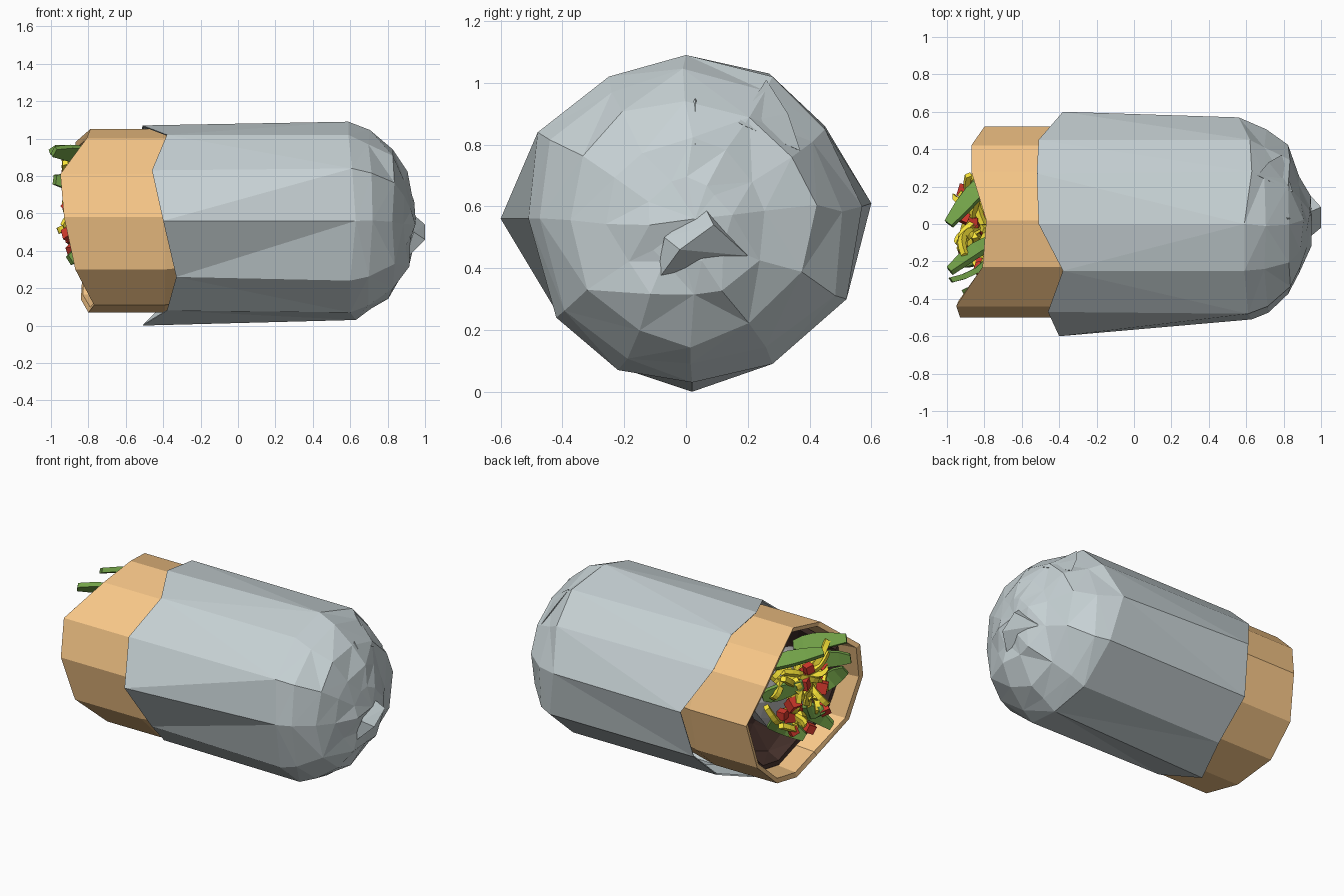
import bpy, bmesh, random
from math import sin, cos, pi
from mathutils import Vector, Euler

if "Cube" in bpy.data.objects:
    bpy.data.objects.remove(bpy.data.objects["Cube"])

random.seed(7)
AXIS = Vector((0, 0, 0.55))


def material(name, rgb):
    m = bpy.data.materials.new(name)
    m.diffuse_color = (*rgb, 1)
    m.use_nodes = True
    m.node_tree.nodes["Principled BSDF"].inputs["Base Color"].default_value = m.diffuse_color
    return m


def finish(bm, name, mat):
    bmesh.ops.recalc_face_normals(bm, faces=bm.faces)
    me = bpy.data.meshes.new(name)
    bm.to_mesh(me)
    bm.free()
    me.materials.append(mat)
    ob = bpy.data.objects.new(name, me)
    bpy.context.collection.objects.link(ob)
    return ob


def scaled(ring, s, dx=0.0, x=None):
    """Copy a ring, shrunk toward the long axis and moved along x."""
    return [(p[0] + dx if x is None else x, p[1] * s, AXIS.z + (p[2] - AXIS.z) * s) for p in ring]


def crumple(ring, j):
    return [tuple(c + random.uniform(-j, j) for c in p) for p in ring]


def loft(bm, rings, tip=None):
    vs = [[bm.verts.new(p) for p in r] for r in rings]
    for a, b in zip(vs, vs[1:]):
        for i in range(len(a)):
            j = (i + 1) % len(a)
            bm.faces.new((a[i], a[j], b[j], b[i]))
    if tip:
        t = bm.verts.new(tip)
        for i in range(len(vs[-1])):
            bm.faces.new((vs[-1][i], vs[-1][(i + 1) % len(vs[-1])], t))
    bmesh.ops.triangulate(bm, faces=bm.faces[:])


def ribbon(bm, a, b, bend, width, thick, n=4, taper=False):
    """Bent strip with a rectangular section from a to b."""
    a, b, bend = Vector(a), Vector(b), Vector(bend)
    d = (b - a).normalized()
    side = d.cross(bend).normalized()
    up = side.cross(d)
    prev = None
    for k in range(n + 1):
        t = k / n
        c = a.lerp(b, t) + bend * sin(pi * t)
        w = width * ((0.3 + 0.7 * sin(pi * (0.1 + t * 0.8))) if taper else 1) / 2
        ring = [bm.verts.new(c + side * w * i + up * thick / 2 * j)
                for i, j in ((1, 1), (-1, 1), (-1, -1), (1, -1))]
        if prev:
            for i in range(4):
                bm.faces.new((prev[i], prev[(i + 1) % 4], ring[(i + 1) % 4], ring[i]))
        else:
            bm.faces.new(ring[::-1])
        prev = ring
    bm.faces.new(prev)


FOIL = material("foil", (0.57, 0.64, 0.66))
TORTILLA = material("tortilla", (0.95, 0.58, 0.25))
MEAT = material("meat", (0.07, 0.035, 0.028))
CREAM = material("cream", (0.5, 0.5, 0.5))
CHEESE = material("cheese", (0.95, 0.78, 0.04))
TOMATO = material("tomato", (0.65, 0.04, 0.025))
LETTUCE = material("lettuce", (0.17, 0.36, 0.065))

# Foil wrap: uneven open rim, straight body, crumpled domed end
rim = [(-.51, 0, 1.07), (-.52, .27, 1.03), (-.51, .45, .86), (-.38, .60, .61),
       (-.42, .52, .30), (-.42, .28, .09), (-.51, .02, 0), (-.38, -.22, .08),
       (-.33, -.42, .26), (-.40, -.60, .56), (-.46, -.47, .83), (-.38, -.25, 1.02)]
body = [(.59, 0, 1.09), (.63, .28, 1.02), (.62, .45, .85), (.56, .57, .60),
        (.62, .52, .30), (.62, .28, .09), (.63, .02, .03), (.60, -.22, .07),
        (.60, -.42, .24), (.63, -.51, .56), (.61, -.48, .84), (.59, -.25, 1.02)]
bm = bmesh.new()
loft(bm, [scaled(rim, .93, .12), scaled(rim, .985, .005), rim, body,
          crumple(scaled(body, .91, x=.71), .015),
          crumple(scaled(body, .74, x=.82), .024),
          crumple(scaled(body, .48, x=.90), .022),
          crumple(scaled(body, .24, x=.935), .018)], (.95, .03, .56))
finish(bm, "foil_wrap", FOIL)

# Pinched folds on the foil end
folds = [
    [(1, .09, .54), (1, -.02, .46), (.94, -.07, .50), (.89, -.10, .35), (.90, .2, .44), (.93, .06, .60)],
    [(.66, .26, 1.01), (.79, .37, .78), (.85, .17, .87), (.72, .33, .90), (.76, .2, .85)],
    [(.91, .03, .80), (.82, .03, .95), (.78, .06, .90), (.84, -.04, .82)],
    [(.80, -.34, .35), (.86, -.22, .42), (.86, -.2, .30), (.76, -.3, .3)],
]
for k, pts in enumerate(folds):
    bm = bmesh.new()
    bmesh.ops.convex_hull(bm, input=[bm.verts.new(p) for p in pts])
    finish(bm, f"foil_fold_{k + 1}", FOIL)

# Tortilla: thick rolled wall with a wavy mouth
mouth = [(-.79, .02, 1.05), (-.87, .28, .98), (-.87, .42, .84), (-.80, .52, .60),
         (-.83, .45, .31), (-.84, .26, .14), (-.80, 0, .07), (-.77, -.25, .11),
         (-.87, -.44, .30), (-.93, -.50, .58), (-.95, -.44, .81), (-.81, -.23, 1.0)]
bm = bmesh.new()
loft(bm, [scaled(mouth, .90, x=-.15), scaled(mouth, 1, x=-.39), mouth,
          scaled(mouth, .94, .01), scaled(mouth, .91, .16), scaled(mouth, .87, x=-.3)])
finish(bm, "tortilla", TORTILLA)

# Dark meat layer lining the inside
bm = bmesh.new()
loft(bm, [scaled(mouth, .905, .13), scaled(mouth, .84, .13),
          crumple(scaled(mouth, .74, x=-.58), .02),
          crumple(scaled(mouth, .4, x=-.50), .02)], (-.48, 0, .55))
finish(bm, "meat_lining", MEAT)

# Cream lump behind the toppings
bm = bmesh.new()
bmesh.ops.create_icosphere(bm, subdivisions=2, radius=1)
for v in bm.verts:
    v.co *= random.uniform(.9, 1.05)
    v.co = Vector((-.66 + v.co.x * .11, -.02 + v.co.y * .30, .62 + v.co.z * .27))
finish(bm, "cream", CREAM)


def spot(r=1.0):
    """Random point in the topping area at the mouth."""
    a, q = random.uniform(0, 2 * pi), random.random() ** .5 * r
    return Vector((random.uniform(-.89, -.78), q * .27 * cos(a), .64 + q * .25 * sin(a)))


# Cheese strands
bm = bmesh.new()
for _ in range(36):
    c = spot()
    d = Vector([random.uniform(-s, s) for s in (.25, 1, 1)]).normalized() * random.uniform(.07, .11)
    bend = Vector((-.03, random.uniform(-.035, .035), random.uniform(-.03, .03)))
    ribbon(bm, c - d, c + d, bend, .032, .032, 5)
finish(bm, "cheese_strands", CHEESE)

# Tomato cubes
bm = bmesh.new()
for _ in range(14):
    cube = bmesh.ops.create_cube(bm, size=random.uniform(.05, .07))["verts"]
    rot = Euler([random.uniform(0, pi) for _ in range(3)]).to_matrix()
    c = spot(.95) + Vector((-.02, 0, 0))
    for v in cube:
        v.co = rot @ v.co + c
finish(bm, "tomato_cubes", TOMATO)

# Lettuce strips standing on edge and poking out of the mouth
strips = [((-.99, 0, .94), (-.76, .26, .88)), ((-.985, -.25, .93), (-.72, -.08, .88)),
          ((-.98, -.30, .78), (-.74, -.14, .74)), ((-.90, -.36, .66), (-.74, -.26, .50)),
          ((-.90, -.22, .35), (-.72, -.08, .46)), ((-.93, .12, .76), (-.76, .30, .70)),
          ((-.89, .05, .38), (-.74, .2, .48)), ((-.91, -.1, .5), (-.72, -.24, .42))]
bm = bmesh.new()
for a, b in strips:
    ribbon(bm, a, b, (.015, random.choice((-.03, .03)), random.uniform(-.01, .01)), .10, .03, 4, True)
finish(bm, "lettuce_strips", LETTUCE)
